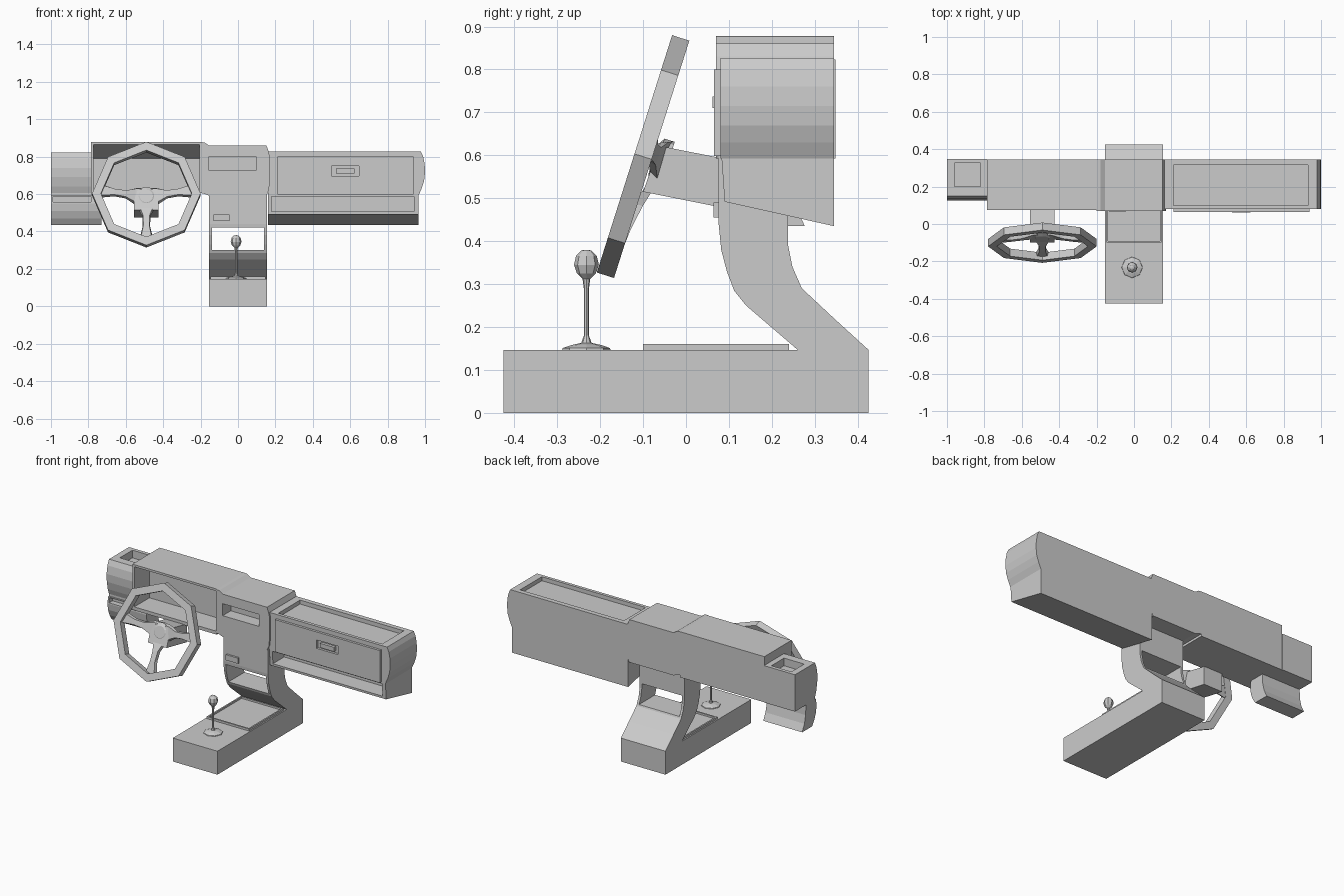
import bpy, bmesh
from math import radians, cos, sin, pi
from mathutils import Matrix, Vector

if "Cube" in bpy.data.objects:
    bpy.data.objects.remove(bpy.data.objects["Cube"])


def finish(name, bm):
    bmesh.ops.recalc_face_normals(bm, faces=bm.faces)
    me = bpy.data.meshes.new(name)
    bm.to_mesh(me)
    bm.free()
    ob = bpy.data.objects.new(name, me)
    bpy.context.collection.objects.link(ob)
    return ob


def loft(name, rings, closed=False):
    """Skin equal-length rings of points; cap the ends unless closed."""
    bm = bmesh.new()
    vs = [[bm.verts.new(p) for p in r] for r in rings]
    n, m = len(rings), len(rings[0])
    for i in range(n if closed else n - 1):
        a, b = vs[i], vs[(i + 1) % n]
        for j in range(m):
            k = (j + 1) % m
            bm.faces.new((a[j], a[k], b[k], b[j]))
    if not closed:
        bm.faces.new(vs[0])
        bm.faces.new(vs[-1])
    return finish(name, bm)


def prism_x(name, pts, x0, x1):
    return loft(name, [[(x, y, z) for y, z in pts] for x in (x0, x1)])


def prism_y(name, pts, y0, y1):
    return loft(name, [[(x, y, z) for x, z in pts] for y in (y0, y1)])


def box(name, x0, x1, y0, y1, z0, z1):
    return prism_x(name, [(y0, z0), (y1, z0), (y1, z1), (y0, z1)], x0, x1)


def lathe(name, profile, sides, closed=False):
    ring = [2 * pi * i / sides for i in range(sides)]
    return loft(name, [[(r * cos(a), r * sin(a), z) for a in ring] for r, z in profile], closed)


def cut(ob, cutter):
    mod = ob.modifiers.new("cut", 'BOOLEAN')
    mod.operation = 'DIFFERENCE'
    mod.solver = 'EXACT'
    mod.object = cutter
    bpy.context.view_layer.objects.active = ob
    bpy.ops.object.modifier_apply(modifier=mod.name)
    bpy.data.objects.remove(cutter)


# Floor console and its shallow tray
box("console_base", -.155, .155, -.425, .425, 0, .147)
tray = box("console_tray", -.147, .147, -.1, .24, .14, .16)
cut(tray, box("cutter", -.138, .138, -.09, .232, .149, .2))

# Curved support arm with a through window
arm = prism_x("support_arm", [
    (.425, .147), (.345, .22), (.27, .29), (.248, .34), (.238, .39), (.237, .6),
    (.076, .6), (.076, .44), (.082, .38), (.095, .33), (.112, .285), (.14, .25), (.26, .147)],
    -.155, .155)
cut(arm, box("cutter", -.14, .14, 0, .4, .3, .42))
box("small_switch", -.13, -.045, .064, .09, .455, .49)

# Centre stack with a slot
stack = prism_y("centre_stack", [
    (-.2, .878), (-.18, .876), (-.155, .86), (.152, .86), (.163, .83), (.17, .8), (.17, .67),
    (.165, .62), (.152, .592), (-.155, .592), (-.175, .6), (-.2, .606)], .07, .345)
cut(stack, box("cutter", -.155, .095, 0, .15, .725, .8))

# Instrument hood with sloped ceiling
hood = box("instrument_hood", -.785, -.2, .075, .345, .592, .878)
cut(hood, prism_x("cutter", [(.05, .877), (.05, .613), (.225, .613), (.225, .79)], -.772, -.205))

# Left end: vent box and bulged front panel
left = box("left_end_box", -1, -.785, .15, .348, .592, .823)
cut(left, box("cutter", -.96, -.82, .175, .325, .775, .9))
panel = prism_x("left_upper_panel", [
    (.15, .823), (.135, .79), (.126, .74), (.128, .69), (.138, .64), (.155, .592),
    (.2, .592), (.2, .823)], -1, -.785)
lower = prism_x("left_lower_panel", [
    (.14, .592), (.135, .55), (.14, .51), (.155, .47), (.178, .435), (.277, .435),
    (.255, .48), (.243, .53), (.24, .592)], -1, -.73)
cut(lower, box("cutter", -.99, -.785, .1, .17, .557, .588))

# Passenger side: rounded upper body, lower shelf
upper = prism_y("passenger_upper", [
    (.16, .592), (.965, .592), (.982, .63), (.995, .67), (1, .715), (.998, .76),
    (.99, .8), (.978, .827), (.16, .827)], .08, .345)
cut(upper, box("cutter", .21, .93, .1, .315, .802, .9))
shelf = prism_x("passenger_shelf", [
    (.083, .592), (.09, .492), (.345, .435), (.345, .592)], .16, .965)
cut(shelf, box("cutter", .18, .94, .05, .2, .506, .586))

# Glovebox door with recessed handle
door = box("glovebox_door", .21, .938, .065, .09, .598, .8)
cut(door, box("cutter", .5, .648, .05, .08, .697, .75))
box("glovebox_handle", .525, .623, .062, .085, .71, .737)

# Steering column
prism_x("steering_column", [(-.062, .622), (.1, .59), (.1, .475), (.066, .482), (-.1, .515)], -.555, -.425)

# Steering wheel: octagonal rim, hub and three spokes
frame = Matrix.Translation((-.49, -.1, .597)) @ Matrix.Rotation(radians(72.4), 4, 'X')
wheel = [lathe("steering_rim", [(.29, -.021), (.29, .021), (.243, .021), (.243, -.021)], 8, True),
         lathe("steering_hub", [(.055, -.06), (.055, -.035), (.036, -.024)], 12)]
# stations: radius, half width, height
stations = [(0, .055, -.045), (.06, .045, -.035), (.11, .022, -.022), (.17, .02, -.012), (.25, .038, -.006)]
for side, ang in (("left", 174), ("right", 6), ("lower", 270)):
    sp = loft(side + "_spoke", [[(r, -w, h - .012), (r, w, h - .012), (r, w * .8, h + .008),
                                 (r, -w * .8, h + .008)] for r, w, h in stations])
    sp.data.transform(Matrix.Rotation(radians(ang), 4, 'Z'))
    wheel.append(sp)
for ob in wheel:
    ob.matrix_world = frame

# Gear lever: boot, shaft and knob
lever = lathe("gear_lever", [
    (.057, .145), (.055, .151), (.035, .158), (.012, .163), (.006, .18), (.006, .29), (.009, .312),
    (.022, .325), (.029, .345), (.024, .366), (.012, .378), (.004, .38)], 8)
lever.location = (-.01, -.232, 0)
